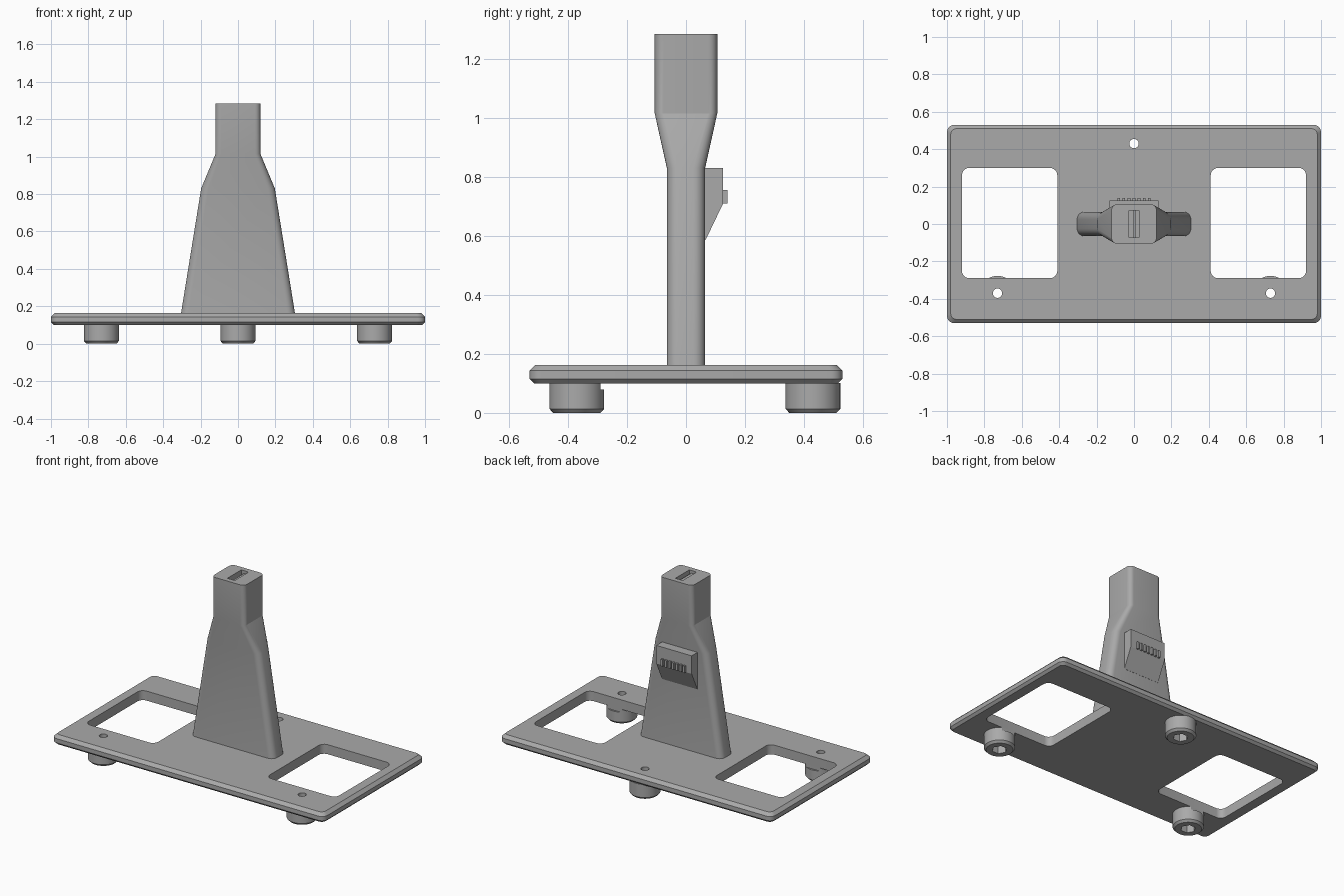
import bpy, bmesh, math
from mathutils import Vector

default = bpy.data.objects.get("Cube")
if default:
    bpy.data.objects.remove(default, do_unlink=True)

grey = bpy.data.materials.new("plain grey")
grey.use_nodes = True
COLOUR = (0.40, 0.40, 0.40, 1)
grey.diffuse_color = COLOUR
grey.node_tree.nodes["Principled BSDF"].inputs["Base Color"].default_value = COLOUR


def make(name, bm):
    bmesh.ops.recalc_face_normals(bm, faces=bm.faces)
    mesh = bpy.data.meshes.new(name)
    bm.to_mesh(mesh)
    bm.free()
    obj = bpy.data.objects.new(name, mesh)
    bpy.context.collection.objects.link(obj)
    mesh.materials.append(grey)
    return obj


def loft(name, rings):
    """Skin matching closed rings of points and cap both ends."""
    bm = bmesh.new()
    loops = [[bm.verts.new(p) for p in ring] for ring in rings]
    for a, b in zip(loops, loops[1:]):
        for i in range(len(a)):
            j = (i + 1) % len(a)
            bm.faces.new((a[i], a[j], b[j], b[i]))
    bm.faces.new(loops[0])
    bm.faces.new(loops[-1])
    return make(name, bm)


def rounded(hx, hy, r, z, cx=0, cy=0, steps=6):
    """Rounded rectangle of half sizes hx, hy."""
    ring = []
    for q, (sx, sy) in enumerate(((1, 1), (-1, 1), (-1, -1), (1, -1))):
        for k in range(steps + 1):
            a = (q + k / steps) * math.pi / 2
            ring.append((cx + sx * (hx - r) + r * math.cos(a),
                         cy + sy * (hy - r) + r * math.sin(a), z))
    return ring


def circle(r, z, cx, cy, n=40):
    return [(cx + r * math.cos(math.tau * i / n),
             cy + r * math.sin(math.tau * i / n), z) for i in range(n)]


def box(name, lo, hi):
    bm = bmesh.new()
    bmesh.ops.create_cube(bm, size=1)
    lo, hi = Vector(lo), Vector(hi)
    for v in bm.verts:
        v.co = (lo + hi) / 2 + v.co * (hi - lo)
    return make(name, bm)


def cut(obj, cutters):
    for c in cutters:
        mod = obj.modifiers.new("cut", 'BOOLEAN')
        mod.operation, mod.solver, mod.object = 'DIFFERENCE', 'EXACT', c
    graph = bpy.context.evaluated_depsgraph_get()
    mesh = bpy.data.meshes.new_from_object(obj.evaluated_get(graph))
    obj.modifiers.clear()
    obj.data = mesh


# Cutters: two windows and three screw holes
windows = [loft("window_cutter", [rounded(0.255, 0.295, 0.04, z, s * 0.665, 0.005)
                                  for z in (0.08, 0.3)]) for s in (-1, 1)]
spots = {"back_foot": (0, 0.43), "front_left_foot": (0.73, -0.37),
         "front_right_foot": (-0.73, -0.37)}
holes = {n: loft("hole_cutter", [circle(0.025, z, *p, 24) for z in (-0.1, 0.3)])
         for n, p in spots.items()}
cutters = windows + list(holes.values())
parts = []

# Base plate with chamfered rims
plate = loft("base_plate", [rounded(0.985, 0.515, 0.03, 0.1), rounded(1, 0.53, 0.04, 0.115),
                            rounded(1, 0.53, 0.04, 0.143), rounded(0.98, 0.51, 0.03, 0.163)])
cut(plate, cutters)
parts.append(plate)

# Feet with hexagonal sockets underneath
for name, (x, y) in spots.items():
    foot = loft(name, [circle(r, z, x, y) for r, z in
                       ((0.08, 0), (0.093, 0.014), (0.093, 0.101))])
    socket = loft("socket_cutter", [circle(0.046, z, x, y, 6) for z in (-0.1, 0.05)])
    cut(foot, windows + [holes[name], socket])
    cutters.append(socket)
    parts.append(foot)

# Tapered stem that narrows into a square neck
stem = loft("stem", [rounded(hx, hy, r, z) for hx, hy, r, z in
                     ((0.305, 0.065, 0.04, 0.16), (0.197, 0.065, 0.04, 0.83),
                      (0.12, 0.106, 0.03, 1.015), (0.12, 0.106, 0.03, 1.283))])
slot = box("slot_cutter", (-0.027, -0.073, 1.18), (0.027, 0.073, 1.4))
cut(stem, [slot])
cutters.append(slot)
parts += [stem, box("slot_tongue", (-0.006, -0.073, 1.175), (0.012, 0.073, 1.265))]

# Wedge housing on the back of the stem
profile = ((0.05, 0.585), (0.066, 0.585), (0.126, 0.71), (0.126, 0.83), (0.05, 0.83))
parts.append(loft("back_housing", [[(x, y, z) for y, z in profile] for x in (-0.13, 0.13)]))

# Row of contact pins on the housing
for i in range(7):
    x = (i - 3) * 0.027
    parts.append(box(f"contact_pin_{i + 1}", (x - 0.007, 0.12, 0.71), (x + 0.007, 0.14, 0.755)))

for c in cutters:
    bpy.data.objects.remove(c, do_unlink=True)

# Smooth the rounded surfaces, keep the edges sharp
bpy.ops.object.select_all(action='DESELECT')
for p in parts:
    p.select_set(True)
bpy.context.view_layer.objects.active = stem
bpy.ops.object.shade_smooth_by_angle(angle=math.radians(20))
